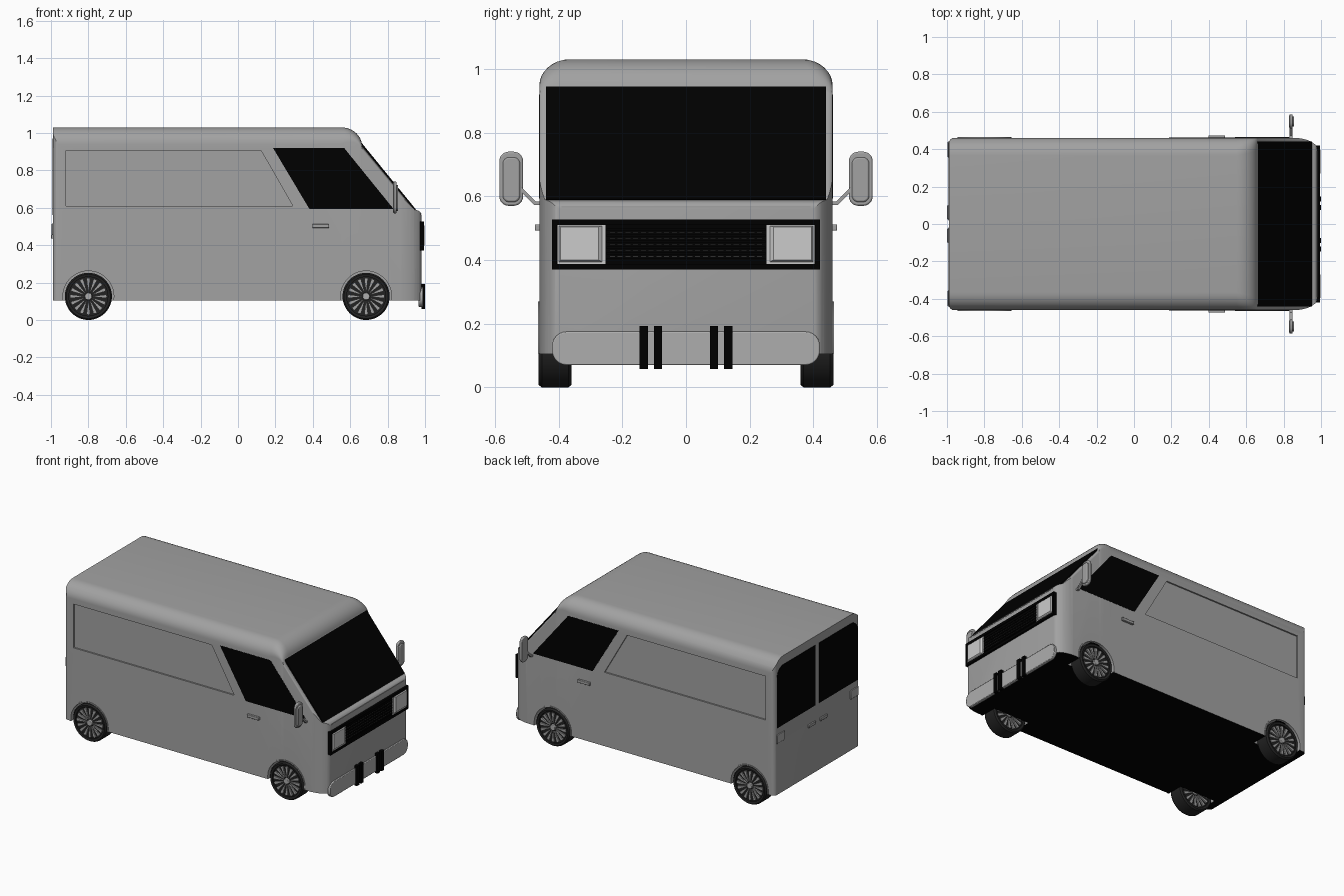
import bpy, bmesh, math
from mathutils import Vector

if "Cube" in bpy.data.objects:
    bpy.data.objects.remove(bpy.data.objects["Cube"])


def material(name, c):
    m = bpy.data.materials.new(name)
    m.diffuse_color = (c, c, c, 1)
    m.use_nodes = True
    m.node_tree.nodes["Principled BSDF"].inputs["Base Color"].default_value = m.diffuse_color
    return m


GREY = material("body_grey", 0.36)
BLACK = material("black_glass", 0.0)
RUBBER = material("rubber", 0.016)
TRIM = material("trim", 0.03)
LAMP = material("lamp", 0.85)
PALE = material("pale_metal", 0.42)


def finish(name, bm, mat=GREY, bevel=0):
    bmesh.ops.recalc_face_normals(bm, faces=bm.faces)
    me = bpy.data.meshes.new(name)
    bm.to_mesh(me)
    bm.free()
    ob = bpy.data.objects.new(name, me)
    bpy.context.collection.objects.link(ob)
    me.materials.append(mat)
    if bevel:
        b = ob.modifiers.new("bevel", 'BEVEL')
        b.width, b.segments, b.limit_method = bevel, 2, 'ANGLE'
        b.angle_limit = math.radians(50)
    return ob


def loft(bm, rings):
    """Skin matching rings of points and cap both ends."""
    vs = [[bm.verts.new(p) for p in ring] for ring in rings]
    bm.faces.new(vs[0])
    bm.faces.new(vs[-1])
    for r0, r1 in zip(vs, vs[1:]):
        for i in range(len(r0)):
            j = (i + 1) % len(r0)
            bm.faces.new((r0[i], r0[j], r1[j], r1[i]))


def prism(name, polys, axis, lo, hi, mat=GREY, bevel=0):
    """Extrude one or more 2D outlines along an axis."""
    put = {'x': lambda a, b, t: (t, a, b), 'y': lambda a, b, t: (a, t, b),
           'z': lambda a, b, t: (a, b, t)}[axis]
    bm = bmesh.new()
    for pts in polys:
        loft(bm, [[put(a, b, t) for a, b in pts] for t in (lo, hi)])
    return finish(name, bm, mat, bevel)


def arc(cx, cy, rx, ry, a0, a1, n):
    return [(cx + rx * math.cos(math.radians(a0 + (a1 - a0) * i / n)),
             cy + ry * math.sin(math.radians(a0 + (a1 - a0) * i / n))) for i in range(n + 1)]


def rect(a0, a1, b0, b1, r=0):
    a0, a1 = min(a0, a1), max(a0, a1)
    if not r:
        return [(a0, b0), (a1, b0), (a1, b1), (a0, b1)]
    return [p for k, (a, b) in enumerate([(a1 - r, b1 - r), (a0 + r, b1 - r), (a0 + r, b0 + r), (a1 - r, b0 + r)])
            for p in arc(a, b, r, r, 90 * k, 90 * k + 90, 6)]


def circle(cx, cy, r, n=48):
    return arc(cx, cy, r, r, 0, 360, n)[:-1]


def boolean(ob, cutter, op):
    m = ob.modifiers.new("bool", 'BOOLEAN')
    m.object, m.operation, m.solver = cutter, op, 'EXACT'
    bpy.context.view_layer.objects.active = ob
    bpy.ops.object.modifier_apply(modifier=m.name)
    bpy.data.objects.remove(cutter)


WHEEL_X, WZ = (-0.8, 0.685), 0.126


def section(x, top, rx, rz):
    half = [(0.46, 0.105)] + arc(0.46 - rx, top - rz, rx, rz, 0, 90, 8)
    return [(x, a, b) for a, b in half + [(-a, b) for a, b in reversed(half)]]


# Body: round-topped sections following the side profile, trimmed to the plan outline
rings = [section(-0.99, 1.03, 0.095, 0.09)]
for i, (x, z) in enumerate(arc(0.55, 0.93, 0.113, 0.1, 90, 14, 8)):
    rings.append(section(x, z, 0.095 - 0.004 * i, 0.09 - 0.0075 * i))
for x, z in [(0.666, 0.926), (0.942, 0.59)] + arc(0.955, 0.56, 0.025, 0.026, 80, 0, 4):
    rings.append(section(x, z, 0.02, 0.02))
bm = bmesh.new()
loft(bm, rings)
body = finish("body", bm)
half = arc(0.85, 0.40, 0.13, 0.061, 0, 90, 8) + arc(-0.96, 0.431, 0.031, 0.03, 90, 180, 4)
plan = half + [(a, -b) for a, b in reversed(half)]
boolean(body, prism("cut", [plan], 'z', -0.2, 1.3), 'INTERSECT')
panel = [(-0.92, 0.608), (0.294, 0.608), (0.123, 0.906), (-0.92, 0.906)]
for s in (1, -1):
    boolean(body, prism("cut", [panel], 'y', s * 0.45, s * 0.55), 'DIFFERENCE')
    for x in WHEEL_X:
        boolean(body, prism("cut", [circle(x, WZ, 0.138)], 'y', s * 0.35, s * 0.55), 'DIFFERENCE')
# Black underside
body.data.materials.clear()
body.data.materials.append(GREY)
body.data.materials.append(BLACK)
for p in body.data.polygons:
    p.material_index = 1 if p.normal.z < -0.95 and p.center.z < 0.3 else 0

# Windscreen following the slope
a, b = Vector((0.659, 0.941)), Vector((0.947, 0.588))
n = Vector((0.004, 0.0033))
prism("windscreen", [[tuple(a + n), tuple(b + n), tuple(b - n), tuple(a - n)]], 'y', -0.44, 0.44, BLACK)
prism("cowl_seam", [rect(-0.39, 0.39, 0.564, 0.569)], 'x', 0.97, 0.981)

# Grille with slats, dashes and headlights
prism("grille_panel", [rect(-0.42, 0.42, 0.37, 0.527)], 'x', 0.955, 0.986, BLACK)
prism("grille_frame", [rect(-0.42, 0.42, 0.51, 0.527), rect(-0.42, 0.42, 0.37, 0.387),
                       rect(-0.42, -0.405, 0.387, 0.51), rect(0.405, 0.42, 0.387, 0.51)], 'x', 0.96, 0.994, BLACK)
prism("grille_slats", [rect(-0.25, 0.25, z - 0.004, z + 0.004)
                       for z in [0.402 + 0.0185 * i for i in range(6)]], 'x', 0.98, 0.991, BLACK)
prism("grille_dashes", [rect(y - 0.008, y + 0.008, z - 0.001, z + 0.001)
                        for z in [0.411 + 0.0185 * i for i in range(5)]
                        for y in [-0.231 + 0.0243 * j for j in range(20)]], 'x', 0.98, 0.989, TRIM)
for s in (1, -1):
    prism("headlight", [rect(s * 0.253, s * 0.404, 0.387, 0.51)], 'x', 0.98, 0.99, LAMP)
    lens = prism("headlight_lens", [rect(s * 0.256, s * 0.401, 0.39, 0.508)], 'x', 0.985, 0.998, LAMP)
    for v in lens.data.vertices:
        if v.co.x > 0.99:
            v.co.y = s * 0.335 + (v.co.y - s * 0.33) * 0.82
            v.co.z = 0.453 + (v.co.z - 0.45) * 0.88

# Bumper and overriders
prism("bumper", [rect(-0.42, 0.42, 0.07, 0.175, 0.045)], 'x', 0.966, 0.989, PALE, 0.004)
prism("overriders", [rect(s * p, s * (p + 0.026), 0.058, 0.193) for s in (1, -1) for p in (0.075, 0.12)],
      'x', 0.98, 1.0, BLACK)

for s in (1, -1):
    # Door glass, handle
    glass = [(0.187, 0.92), (0.567, 0.92), (0.832, 0.593), (0.382, 0.593)]
    prism("door_window", [glass], 'y', s * 0.45, s * 0.4615, BLACK)
    prism("door_handle", [rect(0.397, 0.487, 0.492, 0.512)], 'y', s * 0.455, s * 0.474, GREY, 0.003)
    # Mirror: shell, bulge, arm
    prism("mirror_shell", [rect(s * 0.511, s * 0.586, 0.57, 0.74, 0.03)], 'x', 0.83, 0.848, GREY, 0.005)
    prism("mirror_bulge", [rect(s * 0.521, s * 0.575, 0.582, 0.722, 0.02)], 'x', 0.84, 0.856, GREY, 0.005)
    prism("mirror_arm", [[(s * 0.452, 0.572), (s * 0.475, 0.572), (s * 0.525, 0.622),
                          (s * 0.525, 0.638), (s * 0.472, 0.584), (s * 0.452, 0.584)]], 'x', 0.832, 0.848)
    # Rear glass, tail lamps, rear handles
    rear = [(s * 0.02, 0.56), (s * 0.435, 0.56)] + \
        [(s * u, v) for u, v in arc(0.365, 0.9, 0.07, 0.07, 0, 90, 6)] + [(s * 0.02, 0.97)]
    prism("rear_window", [rear], 'x', -0.98, -0.9925, BLACK)
    prism("tail_lamp", [rect(s * 0.355, s * 0.44, 0.455, 0.515)], 'x', -0.965, -0.996, PALE, 0.003)
    prism("rear_handle", [rect(s * 0.025, s * 0.1, 0.435, 0.456)], 'x', -0.98, -1.0, GREY, 0.003)

    for x in WHEEL_X:
        # Arch lip
        prism("wheel_arch", [arc(x, WZ, 0.144, 0.144, -8, 188, 32) + arc(x, WZ, 0.136, 0.136, 188, -8, 32)],
              'y', s * 0.45, s * 0.464)
        # Tyre turned from a cross-section
        bm = bmesh.new()
        prof = [(0.104, 0.362), (0.118, 0.36), (0.126, 0.369), (0.126, 0.452), (0.118, 0.463), (0.104, 0.46)]
        vs = [bm.verts.new((x + r, s * y, WZ)) for r, y in prof]
        es = [bm.edges.new((vs[i], vs[(i + 1) % 6])) for i in range(6)]
        bmesh.ops.spin(bm, geom=vs + es, cent=(x, 0, WZ), axis=(0, 1, 0), angle=math.tau, steps=48)
        bmesh.ops.remove_doubles(bm, verts=bm.verts, dist=1e-4)
        finish("tyre", bm, RUBBER)
        # Wheel disc, wedge spokes and hub
        prism("wheel_disc", [circle(x, WZ, 0.105)], 'y', s * 0.375, s * 0.448, RUBBER)
        spokes = []
        for k in range(16):
            t = math.tau * k / 16
            spokes.append([(x + r * math.cos(t) - w * math.sin(t), WZ + r * math.sin(t) + w * math.cos(t))
                           for r, w in ((0.026, -0.002), (0.096, -0.010), (0.099, 0), (0.096, 0.010), (0.026, 0.002))])
        prism("wheel_spokes", spokes, 'y', s * 0.366, s * 0.457, GREY)
        prism("wheel_hub", [circle(x, WZ, 0.02, 20)], 'y', s * 0.364, s * 0.462, PALE, 0.003)

# Smooth shading with sharp edges kept
bpy.ops.object.select_all(action='DESELECT')
for ob in bpy.context.scene.objects:
    ob.select_set(True)
bpy.context.view_layer.objects.active = body
bpy.ops.object.shade_smooth_by_angle(angle=math.radians(30))
